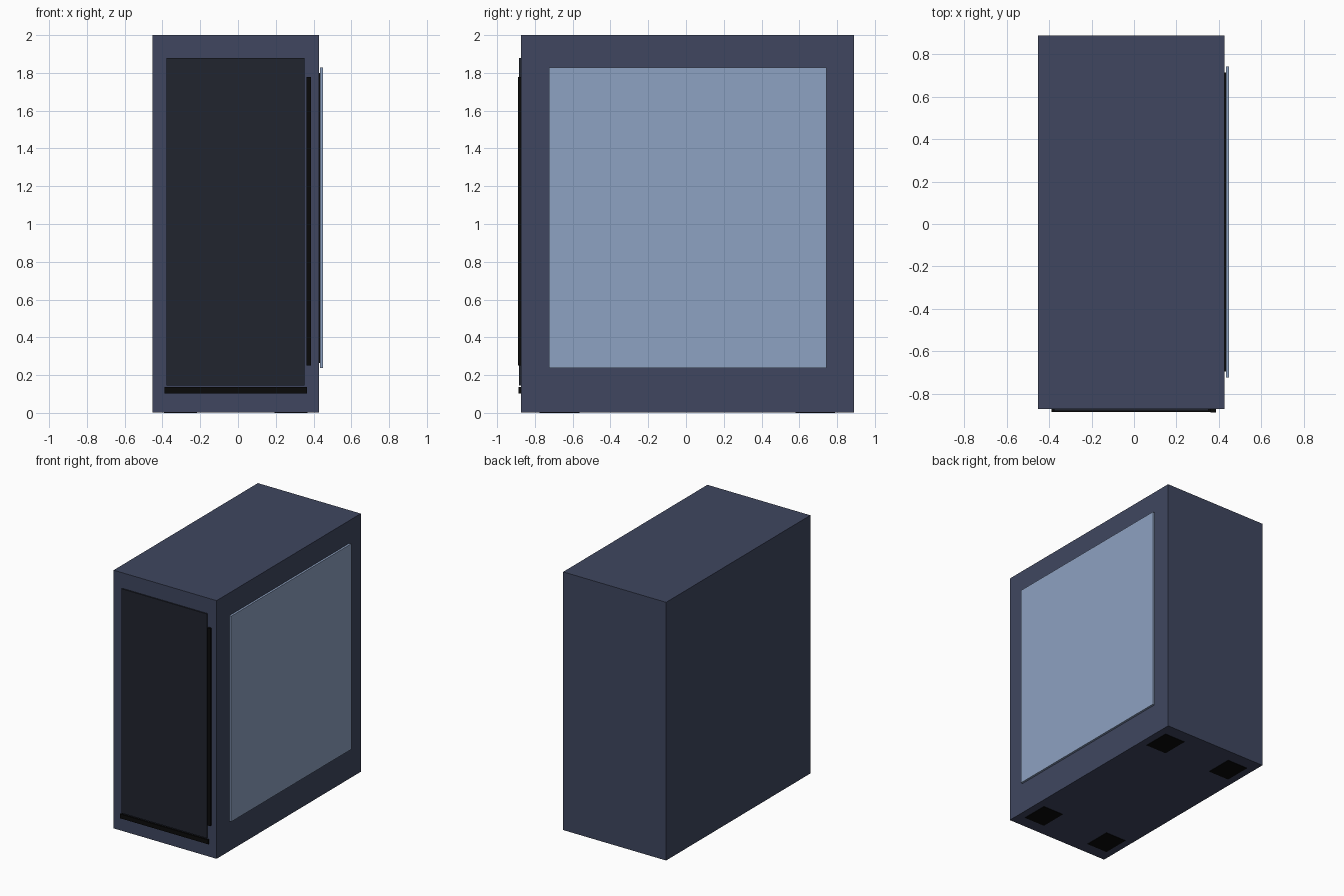
import bpy

if "Cube" in bpy.data.objects:
    bpy.data.objects.remove(bpy.data.objects["Cube"])


def material(name, rgb):
    m = bpy.data.materials.new(name)
    m.diffuse_color = (*rgb, 1.0)
    m.use_nodes = True
    m.node_tree.nodes["Principled BSDF"].inputs["Base Color"].default_value = m.diffuse_color
    return m


CASE = material("slate_blue", (0.05, 0.062, 0.115))
PANEL = material("charcoal", (0.015, 0.018, 0.028))
BLACK = material("black", (0.003, 0.003, 0.003))
GLASS = material("tinted_glass", (0.27, 0.36, 0.54))


def box(name, x, y, z, mat):
    """Box from (min, max) ranges on each axis."""
    ranges = (x, y, z)
    bpy.ops.mesh.primitive_cube_add(size=1, location=[(a + b) / 2 for a, b in ranges])
    ob = bpy.context.object
    ob.name = name
    ob.scale = [b - a for a, b in ranges]
    bpy.ops.object.transform_apply(location=False, rotation=False, scale=True)
    ob.data.materials.append(mat)
    return ob


# main case
box("case_body", (-0.453, 0.428), (-0.873, 0.89), (0.003, 2.0), CASE)

# front panel and its trim strips
box("front_panel", (-0.378, 0.351), (-0.883, -0.863), (0.145, 1.88), PANEL)
box("front_side_strip", (0.362, 0.386), (-0.89, -0.87), (0.25, 1.778), BLACK)
box("front_bottom_strip", (-0.389, 0.365), (-0.886, -0.866), (0.103, 0.137), BLACK)

# side window on a slightly smaller gasket
box("window_gasket", (0.42, 0.433), (-0.695, 0.715), (0.265, 1.8), BLACK)
box("side_window", (0.433, 0.449), (-0.725, 0.744), (0.238, 1.828), GLASS)

# four low feet, nearly flush with the base
for side, cx in (("left", -0.305), ("right", 0.28)):
    for end, cy in (("front", -0.67), ("back", 0.685)):
        box(f"foot_{end}_{side}", (cx - 0.088, cx + 0.088),
            (cy - 0.105, cy + 0.105), (0.0, 0.02), BLACK)
